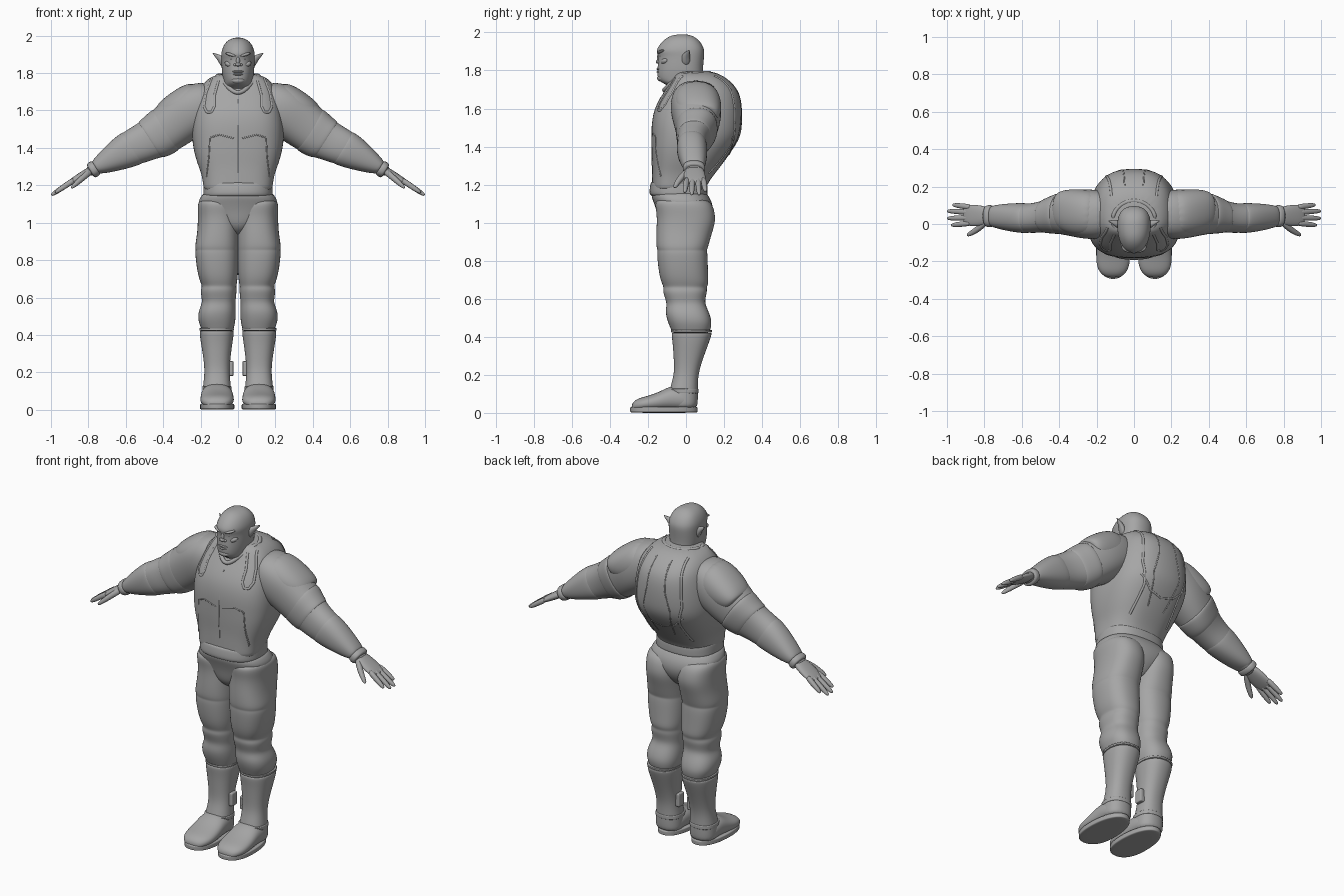
import bpy, bmesh, math
from mathutils import Matrix, Vector
from mathutils.bvhtree import BVHTree

if "Cube" in bpy.data.objects:
    bpy.data.objects.remove(bpy.data.objects["Cube"])

grey = bpy.data.materials.new("plain_grey")
grey.use_nodes = True
GREY = (0.38, 0.38, 0.38, 1)
grey.diffuse_color = GREY
grey.node_tree.nodes["Principled BSDF"].inputs["Base Color"].default_value = GREY

CM = 0.01
UPRIGHT = Matrix.Identity(4)


def frame(u, v, w, origin=(0, 0, 0)):
    """Matrix whose columns are the section axes u, v and the path axis w."""
    m = Matrix((u, v, w)).transposed().to_4x4()
    m.translation = Vector(origin)
    return m


def finish(name, bm, mirror=False, subsurf=0):
    bmesh.ops.recalc_face_normals(bm, faces=bm.faces)
    mesh = bpy.data.meshes.new(name)
    bm.to_mesh(mesh)
    bm.free()
    mesh.materials.append(grey)
    obj = bpy.data.objects.new(name, mesh)
    bpy.context.collection.objects.link(obj)
    for poly in mesh.polygons:
        poly.use_smooth = True
    if mirror:
        obj.modifiers.new("mirror", "MIRROR").use_mirror_merge = False
    if subsurf:
        obj.modifiers.new("smooth", "SUBSURF").levels = subsurf
        obj.modifiers["smooth"].render_levels = subsurf
    return obj


def loft(name, rows, mat=UPRIGHT, mirror=False, power=2.3, taper=0, sides=20, subsurf=2):
    """Skin rounded sections; each row is (w, u0, u1, v0, v1) in hundredths."""
    bm = bmesh.new()
    rings = []
    for w, u0, u1, v0, v1 in rows:
        ring = []
        for i in range(sides):
            a = math.tau * i / sides
            c, s = math.cos(a), math.sin(a)
            cu = math.copysign(abs(c) ** (2 / power), c) * (1 - taper * s)
            sv = math.copysign(abs(s) ** (2 / power), s)
            p = Vector(((u0 + u1) / 2 + cu * (u1 - u0) / 2, (v0 + v1) / 2 + sv * (v1 - v0) / 2, w))
            ring.append(bm.verts.new(mat @ (p * CM)))
        rings.append(ring)
    for low, high in zip(rings, rings[1:]):
        for i in range(sides):
            j = (i + 1) % sides
            bm.faces.new((low[i], low[j], high[j], high[i]))
    bm.faces.new(rings[0][::-1])
    bm.faces.new(rings[-1])
    return finish(name, bm, mirror, subsurf)


def blob(name, centre, size, tilt=(0, 0, 0), mirror=False):
    """Ellipsoid with the given half sizes in hundredths."""
    bm = bmesh.new()
    bmesh.ops.create_uvsphere(bm, u_segments=20, v_segments=12, radius=CM)
    rot = Matrix.Identity(4)
    for angle, axis in zip(tilt, "XYZ"):
        rot = Matrix.Rotation(math.radians(angle), 4, axis) @ rot
    bm.transform(Matrix.Translation(Vector(centre) * CM) @ rot @ Matrix.Diagonal((*size, 1)))
    return finish(name, bm, mirror)


def tube(name, points, radius, mirror=False, closed=False):
    """Round cord through the points, in hundredths."""
    bm = bmesh.new()
    pts = [Vector(p) * CM for p in points]
    n, rings = len(pts), []
    for i, p in enumerate(pts):
        before = pts[i - 1] if i or closed else p
        after = pts[(i + 1) % n] if i < n - 1 or closed else p
        d = (after - before).normalized()
        side = d.cross(Vector((0, 1, 0)))
        side = side.normalized() if side.length > 0.1 else Vector((1, 0, 0))
        up = side.cross(d)
        rings.append([bm.verts.new(p + radius * CM * (side * math.cos(k * math.tau / 8)
                      + up * math.sin(k * math.tau / 8))) for k in range(8)])
    for i in range(n if closed else n - 1):
        a, b = rings[i], rings[(i + 1) % n]
        for k in range(8):
            bm.faces.new((a[k], a[k - 1], b[k - 1], b[k]))
    return finish(name, bm, mirror, 1)


# Torso and pelvis
torso = loft("vest_body", [
    (115, -18, 18, -18, 10), (120, -18.5, 18.5, -18, 11), (126, -19.5, 19.5, -18, 15.5),
    (131, -21.5, 21.5, -18, 19.5), (138, -23.6, 23.6, -18.4, 24.5), (145, -24.6, 24.6, -18.4, 29),
    (152, -24.6, 24.6, -18.4, 29.8), (160, -23.4, 23.4, -17, 29.8), (167, -21.6, 21.6, -13, 28.8),
    (172, -20, 20, -9.5, 26), (177, -16.5, 16.5, -6.5, 20.5), (180, -10, 10, -4.5, 13)], power=2.7, taper=0.13)
loft("trouser_top", [
    (93, -3, 3, -8, 6), (97, -8, 8, -13, 10), (101, -14, 14, -14.6, 13), (106, -20, 20, -15.6, 14.6),
    (111, -21.8, 21.8, -17.3, 13.8), (114, -20, 20, -18.5, 12), (117, -18, 18, -18, 10)], power=2.5)
loft("waist_belt", [(114, -18, 18, -18, 10), (114.5, -18.8, 18.8, -19, 11.5), (116, -18.8, 18.8, -19.6, 11.5),
                    (121, -18.6, 18.6, -18.8, 11.5), (122, -18, 18, -18, 10)], power=2.5)

# Legs and boots
loft("leg", [
    (113, 3, 20, -15, 10), (110, 0, 21.8, -16.6, 14), (105, -0.5, 21.6, -15.6, 15.4), (100, -0.8, 21.6, -15.5, 15.6),
    (94, -0.6, 22, -15.8, 13.6), (87, -0.5, 23.2, -15.8, 11.7), (85.4, -0.3, 22.6, -15, 11),
    (84, -0.4, 23.2, -15.5, 11.5), (73, -0.2, 21.8, -14.4, 11.7),
    (68, 0.4, 20.2, -12.8, 12), (66, 0.9, 19.2, -11.8, 10.9), (64, 0.6, 20.2, -12.4, 11.3),
    (60, 1, 19.6, -11, 10.2), (57, 1.4, 19.2, -10.2, 10.2), (53, 1.1, 21.2, -11, 12.2),
    (48, 1.2, 21.6, -9.8, 13.8), (44, 2, 20, -8, 13), (41, 3, 19, -7, 12)], mirror=True, power=2.4)
loft("boot_shaft", [
    (41, 4, 18, -5, 11), (42.6, 2.2, 20.5, -7.5, 13.6), (41, 2.1, 20.7, -7.8, 13.6), (36, 2.8, 20, -7, 11.8),
    (28, 4, 18.6, -6.5, 8.8), (20, 4.5, 17.8, -6.2, 6.4), (13, 3.8, 18.8, -8.6, 6.3),
    (5, 3.2, 19.4, -10, 6.4), (2, 4, 18.5, -8, 5.5)], mirror=True)
loft("boot_cuff", [(z, 2.1, 20.8, -8, 13.8) for z in (42, 42.6, 43.4, 43.8)], mirror=True)
loft("boot_foot", [
    (-5.5, 5, 17.5, 1, 9), (2, 3, 19.6, 1, 13.5), (8, 2.6, 19.8, 1, 14.5), (14, 2.2, 20.2, 1, 11),
    (20, 2, 20.3, 1, 9), (24, 3, 19.5, 1, 8), (27, 5, 17.4, 1, 6.6), (28.6, 8, 14.4, 1.5, 4.5)],
    frame((1, 0, 0), (0, 0, 1), (0, -1, 0)), True)
loft("boot_sole", [(z, 1.9, 20.4, -29.6, 6.4) for z in (0, 0.5, 2.8, 3.4)], mirror=True, taper=0.09)
loft("ankle_strap", [(z, 3.4, 19.2, -10 + (13 - z) / 2, 6.6) for z in (10, 10.6, 12.4, 13)], mirror=True)
loft("boot_buckle", [(z, 2.4, 6, -2, 3) for z in (18, 18.5, 25.5, 26)], mirror=True, power=6)

# Arms, in a frame running from the shoulder to the fingertips
ARM = frame((0, 1, 0), (0.53, 0, 0.85), (0.85, 0, -0.53), (0.22, 0, 1.61))
loft("arm", [
    (-14, -4, 15, -9, 8), (-6, -8, 18, -12, 12.6), (3, -8.4, 18.8, -13.5, 14.4), (12, -6.8, 18.5, -13.5, 13.6),
    (24, -5, 15.5, -13.6, 11), (31, -4.5, 12.5, -11.8, 10), (38, -5, 11, -10, 10.2), (46, -4.4, 11, -8, 9.8),
    (55, -3, 10.6, -5, 7.6), (64, -0.5, 9, -1.5, 5), (68, 0, 8.5, -0.5, 4.2)], ARM, True)
loft("shoulder_pad", [
    (-8, -5, 16, -9, 12.5), (0, -7, 18.4, -8, 14.8), (8, -6.4, 18.8, -6, 14.6), (14, -4.5, 18.4, -3, 13.8),
    (18, -2, 17, 0, 12.4), (18.5, 0, 14, 3, 11)], ARM, True)
loft("sleeve_band", [
    (19, -5, 16, -13, 11), (20, -5.7, 17.2, -14, 12.5), (26, -5.2, 15, -13.7, 11.2), (30, -5, 13.4, -12.4, 10.7),
    (31, -4, 12, -11, 10)], ARM, True)
loft("gauntlet", [
    (39, -4, 10, -9, 9.5), (40, -5.1, 11.3, -9.8, 10.5), (47, -4.7, 11.3, -8.1, 10), (56, -3.2, 10.8, -5, 7.8),
    (62, -1.6, 9.8, -2.4, 6), (63, -1, 9, -1, 5)], ARM, True)
loft("wrist_cuff", [(s, -1.8 + k, 10.2 - k, -2.8 + k, 6.2 - k)
                    for s, k in ((62, 1), (62.5, 0), (65.5, 0), (66, 1))], ARM, True)

# Hands
loft("palm", [(64, 0.5, 8.5, -0.2, 4), (68, -1, 9.8, -0.2, 4.2), (73, -1.4, 10.4, 0.1, 4.1),
              (78, -0.9, 10.4, 0.8, 3.8), (80, 0.5, 9.4, 1.3, 3.3)], ARM, True)
for name, y, end in (("index", 0.5, 88), ("middle", 3.4, 90.5), ("ring", 6.3, 90.5), ("little", 9, 87)):
    spread = (y - 4.5) / 45
    rows = []
    for k, r in ((0, 1.5), (0.3, 1.6), (0.65, 1.45), (0.9, 1.15), (1, 0.6)):
        s = 75 + k * (end - 75)
        c = y + spread * (s - 75)
        rows.append((s, c - r, c + r, 2.4 - r - k / 2, 2.4 + r - k / 2))
    loft(name + "_finger", rows, ARM, True, sides=10, subsurf=1)
loft("thumb", [(65, 0, 3.5, 0, 3.4), (69, -3, 1.4, -0.6, 3), (73, -5.2, -1.4, -1, 2.2),
               (77, -6.6, -3.6, -1.4, 1.2), (79.5, -6.8, -5, -1.2, 0.2)], ARM, True, sides=10)

# Head
loft("head", [
    (164, -9, 9, -7, 11), (171, -8.6, 8.6, -8, 10.5), (173.2, -8.2, 8.2, -12, 10), (175, -7.8, 7.8, -15, 9.6),
    (179, -8.5, 8.5, -15.2, 9), (183, -8.8, 8.8, -15, 9.2), (187.6, -8.9, 8.9, -14.6, 9.7),
    (189.6, -9, 9, -15.7, 9.8), (192, -8.8, 8.8, -15.2, 9.5), (195.6, -7.4, 7.4, -12.4, 7.4),
    (198, -4.8, 4.8, -9, 4.2), (199, -1.5, 1.5, -5, 1)], taper=-0.13)
blob("brow", (3.5, -13.2, 189.8), (3.4, 1.9, 0.9), (0, -14, 22), True)
blob("eye", (3.2, -12.9, 187.6), (1.3, 1.1, 0.6), (0, -10, 22), True)
blob("cheekbone", (4.8, -11.2, 184.8), (2.6, 1.9, 1.5), (0, -20, 32), True)
blob("nose_bridge", (0, -14, 187), (1.1, 1.3, 3), (-8, 0, 0))
blob("nose_tip", (0, -14.7, 184.6), (1.5, 1.2, 1))
blob("nostril", (1.4, -14.2, 184.4), (1, 1, 0.8), mirror=True)
for name, z, size in (("upper_lip", 180.8, 3), ("lower_lip", 179.3, 2.7)):
    blob(name, (0, -14.3, z), (size, 1.2, 0.65))
blob("chin", (0, -13, 176), (3.6, 2.2, 1.8))
blob("jaw_corner", (5.6, -4.5, 178), (2.3, 4.5, 3), mirror=True)
loft("ear", [(0, -2.6, 2, -4.5, 2.5), (1.5, -2.4, 2.4, -3.4, 3), (3, -1, 2.2, -0.2, 3.6), (5, 0.6, 2, 2.4, 4.1),
             (6.2, 1.4, 1.9, 4, 4.5)], frame((0, 1, 0), (0, 0, 1), (1, 0, 0), (0.075, 0, 1.865)), True, sides=12)

# Collar with a pointed front
collar = []
for i in range(32):
    a = math.tau * i / 32
    front = max(0, -math.sin(a))
    collar.append((11.5 * math.cos(a) * (1 - 0.25 * front), 1.5 + 11 * math.sin(a) - 2 * front ** 3,
                   178.5 - 9 * front ** 2))
tube("collar", collar, 1.3, closed=True)

# Raised seams laid on the vest
bpy.context.view_layer.update()
skin = BVHTree.FromObject(torso, bpy.context.evaluated_depsgraph_get())


def seam(name, path, facing, radius=0.6, mirror=True):
    """Project an x, z path onto the vest from the front (-1) or back (1)."""
    points = []
    for (x0, z0), (x1, z1) in zip(path, path[1:]):
        for k in range(8):
            x, z = x0 + (x1 - x0) * k / 8, z0 + (z1 - z0) * k / 8
            hit = skin.ray_cast(Vector((x * CM, facing, z * CM)), Vector((0, -facing, 0)))[0]
            if hit:
                points.append((x, hit.y / CM - facing * radius / 2, z))
    return tube(name, points, radius, mirror)


seam("front_strap_edge", [(14, 177), (17, 169), (18, 162), (16.5, 159), (14, 159), (12.5, 162), (12.5, 168),
                          (10, 177)], -1, 0.8)
seam("belly_panel_edge", [(2, 145), (10, 147), (15, 145.5), (15.5, 135), (17, 123)], -1, 0.5)
seam("front_zip", [(0, 166), (0, 121)], -1, 0.4, False)
seam("back_strap_edge", [(12, 177), (14, 165), (15, 152), (12, 140), (13, 124)], 1, 0.8)
seam("back_panel_edge", [(5, 176), (6, 160), (9, 148), (5, 128)], 1, 0.5)
seam("back_fold", [(0, 136), (8, 138), (16, 146)], 1, 0.6)
